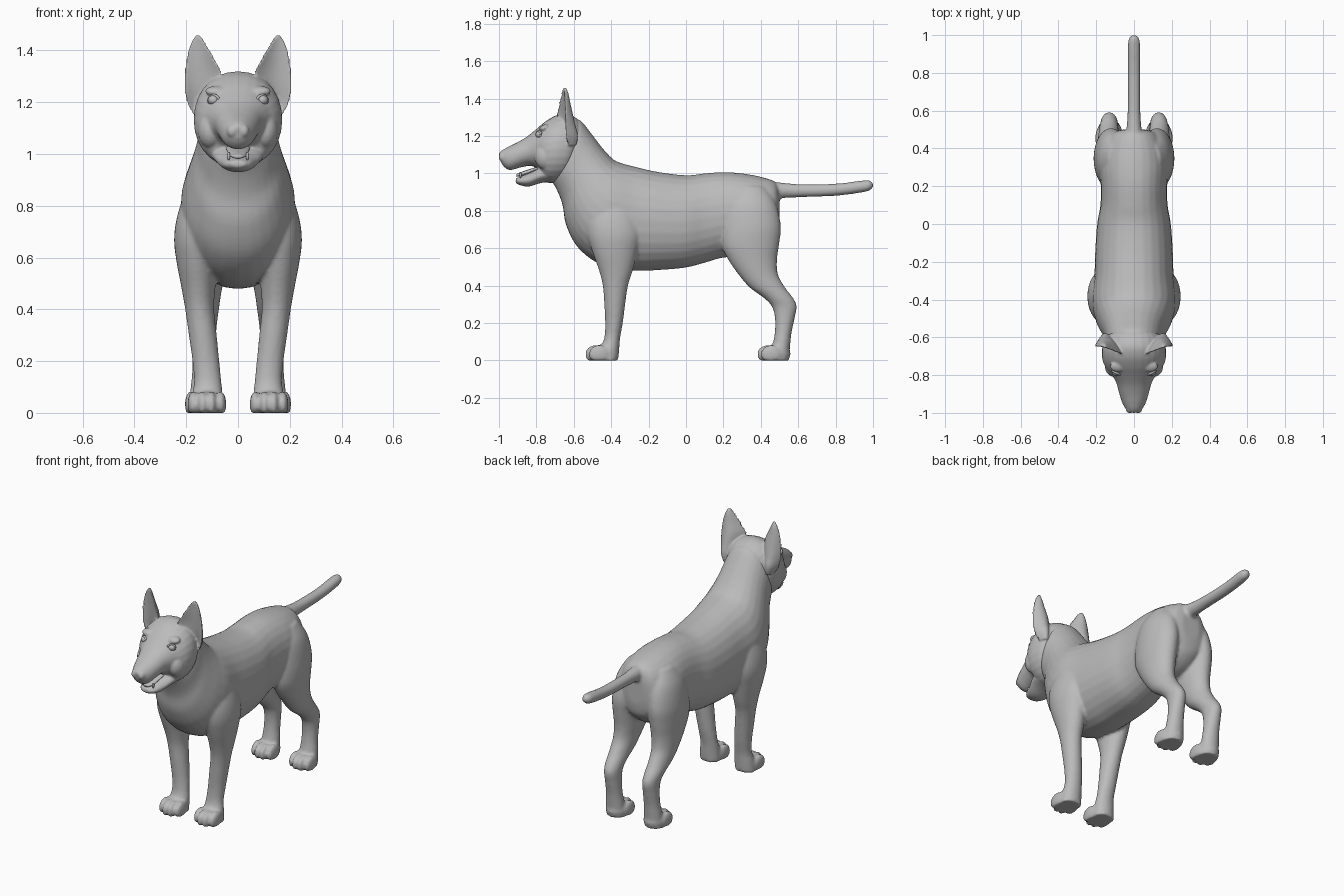
import bpy, bmesh, math
from mathutils import Vector, Matrix

coat = bpy.data.materials.new("grey_clay")
coat.diffuse_color = (0.5, 0.5, 0.5, 1)


def spline(rows, steps=5):
    """Catmull-Rom resampling of section rows."""
    out = []
    for i in range(len(rows) - 1):
        p = [rows[max(0, min(len(rows) - 1, i + k))] for k in (-1, 0, 1, 2)]
        for s in range(steps):
            t = s / steps
            out.append([0.5 * (2 * b + (c - a) * t + (2 * a - 5 * b + 4 * c - d) * t * t
                               + (3 * b - a - 3 * c + d) * t ** 3) for a, b, c, d in zip(*p)])
    return out + [list(rows[-1])]


def skin(bm, rings):
    """Closed tube through equal rings of points."""
    rings = [[bm.verts.new(p) for p in r] for r in rings]
    n = len(rings[0])
    faces = [bm.faces.new((a[i], a[(i + 1) % n], b[(i + 1) % n], b[i]))
             for a, b in zip(rings, rings[1:]) for i in range(n)]
    faces += [bm.faces.new(rings[0][::-1]), bm.faces.new(rings[-1])]
    bmesh.ops.recalc_face_normals(bm, faces=faces)


def loft(bm, rows, power=1.0, n=28):
    """Rows: y,z of one edge, y,z of the opposite edge, centre x, half width."""
    def pw(v):
        return math.copysign(abs(v) ** power, v)
    rings = []
    for yt, zt, yb, zb, xc, w in spline(rows):
        ring = []
        for i in range(n):
            a = 2 * math.pi * i / n
            c, s = pw(math.cos(a)), pw(math.sin(a))
            ring.append((xc + w * s, (yt + yb) / 2 + c * (yt - yb) / 2, (zt + zb) / 2 + c * (zt - zb) / 2))
        rings.append(ring)
    skin(bm, rings)


def ball(bm, loc, radii, tilt=0):
    m = Matrix.Translation(loc) @ Matrix.Rotation(tilt, 4, 'X') @ Matrix.Diagonal((*radii, 1))
    bmesh.ops.create_uvsphere(bm, u_segments=20, v_segments=12, radius=1, matrix=m)


def finish(name, bm, voxel=0, smooth=0):
    me = bpy.data.meshes.new(name)
    bm.to_mesh(me)
    bm.free()
    me.materials.append(coat)
    ob = bpy.data.objects.new(name, me)
    bpy.context.collection.objects.link(ob)
    for p in me.polygons:
        p.use_smooth = True
    if voxel:
        r = ob.modifiers.new("fuse", 'REMESH')
        r.mode, r.voxel_size, r.use_smooth_shade = 'VOXEL', voxel, True
        s = ob.modifiers.new("soften", 'SMOOTH')
        s.factor, s.iterations = 0.5, smooth
    return ob


# body: trunk and neck
bm = bmesh.new()
trunk = [(.50, .90, .50, .72, .06), (.475, .955, .48, .64, .12), (.40, .982, .40, .57, .165),
         (.30, 1.0, .30, .55, .182), (.2, 1.007, .2, .55, .176), (.1, 1.0, .1, .522, .178),
         (0, .99, 0, .497, .195), (-.15, 1.008, -.12, .485, .205), (-.27, 1.035, -.28, .48, .21),
         (-.36, 1.06, -.45, .51, .222), (-.40, 1.085, -.575, .60, .208), (-.45, 1.14, -.64, .72, .18),
         (-.50, 1.205, -.66, .83, .158), (-.56, 1.28, -.69, .91, .145), (-.6, 1.29, -.72, .96, .12)]
loft(bm, [(a, b, c, d, 0, w) for a, b, c, d, w in trunk], 0.93)

# body: tail
loft(bm, [(.42, .96, .42, .85, 0, .05), (.50, .952, .50, .866, 0, .04), (.6, .943, .6, .872, 0, .034),
          (.8, .945, .8, .88, 0, .033), (.94, .962, .94, .898, 0, .033), (.985, .962, .985, .91, 0, .026),
          (1.0, .945, 1.0, .927, 0, .01)])

# body: legs, rows are front y, back y, z, inner x, outer x
front_leg = [(-.42, -.32, .94, .06, .15), (-.48, -.28, .86, .06, .20), (-.525, -.25, .76, .06, .235),
             (-.525, -.24, .67, .07, .247), (-.50, -.26, .58, .08, .237), (-.465, -.285, .48, .088, .218),
             (-.445, -.31, .4, .092, .204), (-.437, -.325, .3, .082, .19), (-.432, -.338, .2, .072, .176),
             (-.437, -.352, .12, .064, .17), (-.46, -.357, .06, .058, .18), (-.47, -.362, 0, .055, .185)]
hind_leg = [(.27, .42, .93, .05, .14), (.21, .48, .84, .03, .19), (.19, .507, .72, .03, .212),
            (.19, .498, .62, .04, .212), (.225, .487, .54, .05, .205), (.28, .492, .46, .065, .198),
            (.34, .53, .39, .075, .192), (.415, .572, .335, .082, .185), (.458, .592, .29, .085, .178),
            (.475, .582, .23, .085, .176), (.475, .565, .15, .082, .178), (.46, .556, .07, .075, .186),
            (.45, .55, 0, .07, .19)]
for s in (-1, 1):
    for rows, px, py in ((front_leg, .12, -.44), (hind_leg, .13, .48)):
        loft(bm, [(f, z, b, z, s * (i + o) / 2, (o - i) / 2) for f, b, z, i, o in rows])
        # paws with four toes
        ball(bm, (s * px, py, .035), (.068, .08, .05))
        for k in (-1.5, -.5, .5, 1.5):
            fwd = .045 if abs(k) < 1 else .025
            ball(bm, (s * px + k * .036, py - fwd, .033), (.021, .056, .05))
for v in bm.verts:
    v.co.z = max(v.co.z, 0)
finish("body", bm, 0.009, 5)

# head: skull and muzzle
bm = bmesh.new()
skull = [(-.53, 1.2, -.60, 1.02, .09), (-.575, 1.285, -.65, .965, .152), (-.64, 1.318, -.70, .948, .17),
         (-.70, 1.308, -.745, .952, .166), (-.755, 1.275, -.77, .975, .148), (-.80, 1.237, -.79, 1.02, .12),
         (-.85, 1.197, -.83, 1.04, .094), (-.9, 1.167, -.88, 1.033, .08), (-.95, 1.142, -.94, 1.018, .063),
         (-.985, 1.122, -.972, 1.035, .043), (-1.0, 1.10, -.99, 1.06, .022)]
loft(bm, [(a, b, c, d, 0, w) for a, b, c, d, w in skull], 0.95)
# head: lower jaw
jaw = [(-.70, 1.05, -.70, .955, .11), (-.78, 1.033, -.77, .95, .097), (-.83, 1.008, -.84, .93, .072),
       (-.88, .985, -.89, .938, .052), (-.908, .975, -.912, .952, .028)]
loft(bm, [(a, b, c, d, 0, w) for a, b, c, d, w in jaw])
# head: nose, brows, cheeks
for s in (-1, 1):
    ball(bm, (s * .022, -.978, 1.088), (.022, .024, .026))
    ball(bm, (s * .085, -.755, 1.243), (.042, .03, .018), 0.3)
    ball(bm, (s * .105, -.75, 1.09), (.05, .06, .07))
ball(bm, (0, -.975, 1.1), (.03, .026, .022))

# head: cupped ears, rows are z, inner x, outer x, rim y, depth
ear = [(1.458, .146, .164, -.655, .006), (1.43, .126, .181, -.665, .02), (1.38, .096, .197, -.678, .036),
       (1.32, .066, .207, -.69, .055), (1.26, .07, .209, -.69, .07), (1.20, .095, .198, -.675, .075),
       (1.15, .12, .172, -.65, .05)]
for s in (-1, 1):
    rings = []
    for z, xi, xo, y, d in spline(ear):
        ring = []
        for i in range(24):
            a = 2 * math.pi * i / 24
            u, back = math.cos(a), math.sin(a)
            dish = 1 - u * u
            yy = y + .3 * (xo - xi) * (u + 1) / 2 + d * dish * (1 if back > 0 else .55) + .007 * back
            ring.append((s * ((xi + xo) / 2 + u * (xo - xi) / 2), yy, z))
        rings.append(ring)
    skin(bm, rings)
finish("head", bm, 0.006, 3)

# eyes with lids
for s, side in ((-1, "right"), (1, "left")):
    bm = bmesh.new()
    ball(bm, (s * .094, -.782, 1.208), (.022, .022, .02))
    finish(side + "_eye", bm)
    bm = bmesh.new()
    turn = Matrix.Translation((s * .094, -.788, 1.208)) @ Matrix.Rotation(s * .45, 4, 'Z')
    rings = []
    for i in range(25):
        a = 2 * math.pi * i / 24
        rings.append([turn @ Vector((math.cos(a) * (.022 + .005 * math.cos(b)), .006 * math.sin(b),
                                     math.sin(a) * (.019 + .005 * math.cos(b))))
                      for b in (k * math.pi / 4 for k in range(8))])
    skin(bm, rings)
    finish(side + "_eyelid", bm)

# tongue
bm = bmesh.new()
loft(bm, [(-.76, 1.045, -.76, 1.02, 0, .05), (-.83, 1.025, -.83, 1.0, 0, .042),
          (-.88, 1.008, -.88, .985, 0, .034), (-.905, .998, -.905, .982, 0, .018)])
finish("tongue", bm)

# lower teeth
bm = bmesh.new()
for s in (-1, 1):
    ball(bm, (s * .036, -.885, .992), (.006, .006, .016))
finish("lower_teeth", bm)
